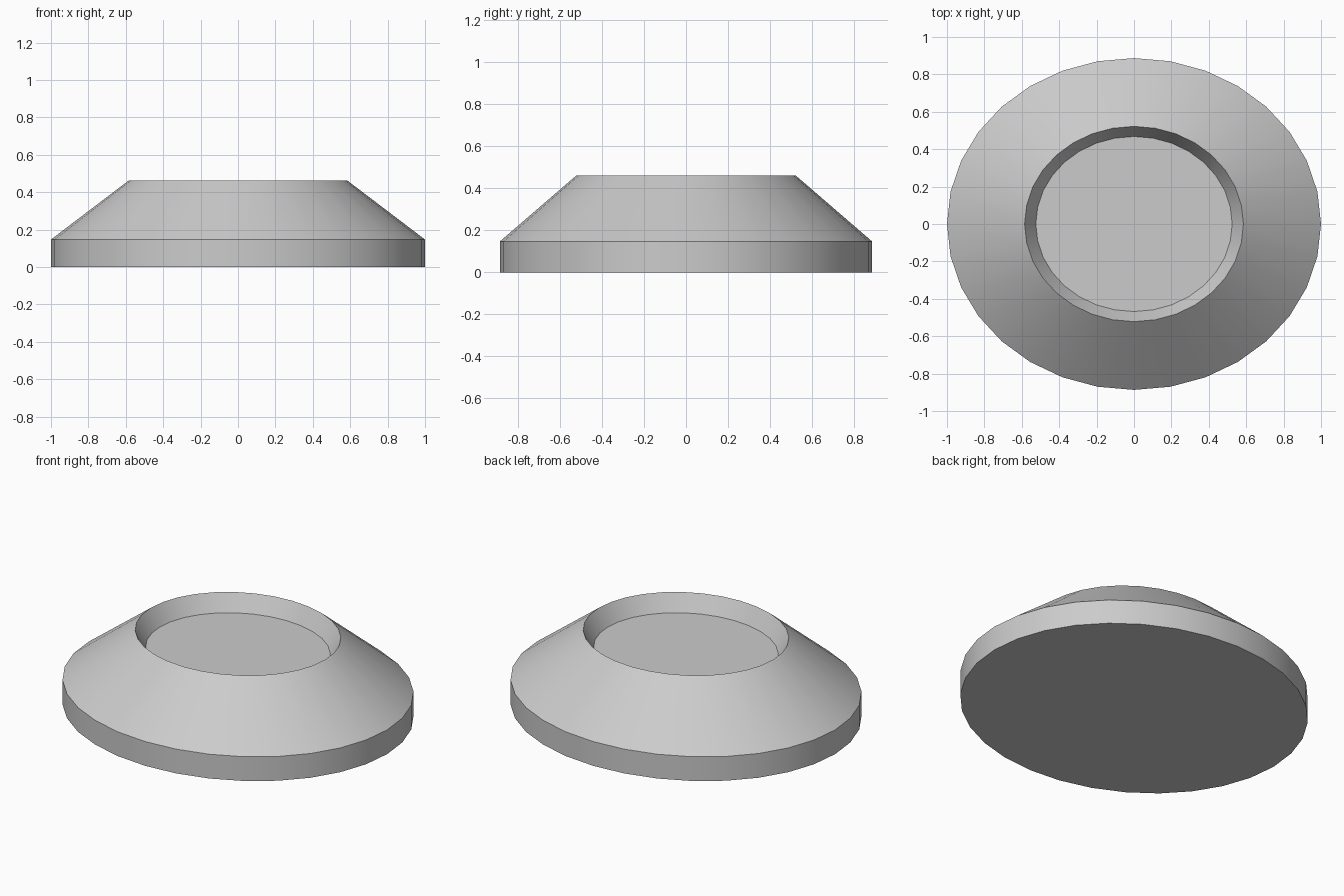
import bpy
import bmesh
from math import cos, sin, pi, radians

cube = bpy.data.objects.get("Cube")
if cube:
    bpy.data.objects.remove(cube, do_unlink=True)

SIDES = 32

grey = bpy.data.materials.new("plain_grey")
grey.use_nodes = True
colour = (0.6, 0.6, 0.6, 1)
grey.diffuse_color = colour
grey.node_tree.nodes["Principled BSDF"].inputs["Base Color"].default_value = colour

# Oval profile: half width, half depth, height, from the base up into the recess
profile = [
    (1.0, 0.887, 0.0),
    (1.0, 0.887, 0.147),
    (0.585, 0.522, 0.462),
    (0.525, 0.468, 0.362),
]

bm = bmesh.new()
rings = []
for rx, ry, z in profile:
    angles = [2 * pi * i / SIDES for i in range(SIDES)]
    rings.append([bm.verts.new((rx * cos(a), ry * sin(a), z)) for a in angles])

# Side wall, sloped shoulder and recess wall
for low, high in zip(rings, rings[1:]):
    for i in range(SIDES):
        j = (i + 1) % SIDES
        bm.faces.new((low[i], low[j], high[j], high[i]))

# Underside and recess floor
bm.faces.new(rings[0][::-1])
bm.faces.new(rings[-1])

mesh = bpy.data.meshes.new("oval_base")
bm.to_mesh(mesh)
bm.free()
mesh.materials.append(grey)
base = bpy.data.objects.new("oval_base", mesh)
bpy.context.collection.objects.link(base)

# Smooth round the oval, sharp at the rims
bpy.ops.object.select_all(action="DESELECT")
base.select_set(True)
bpy.context.view_layer.objects.active = base
bpy.ops.object.shade_smooth_by_angle(angle=radians(30))
